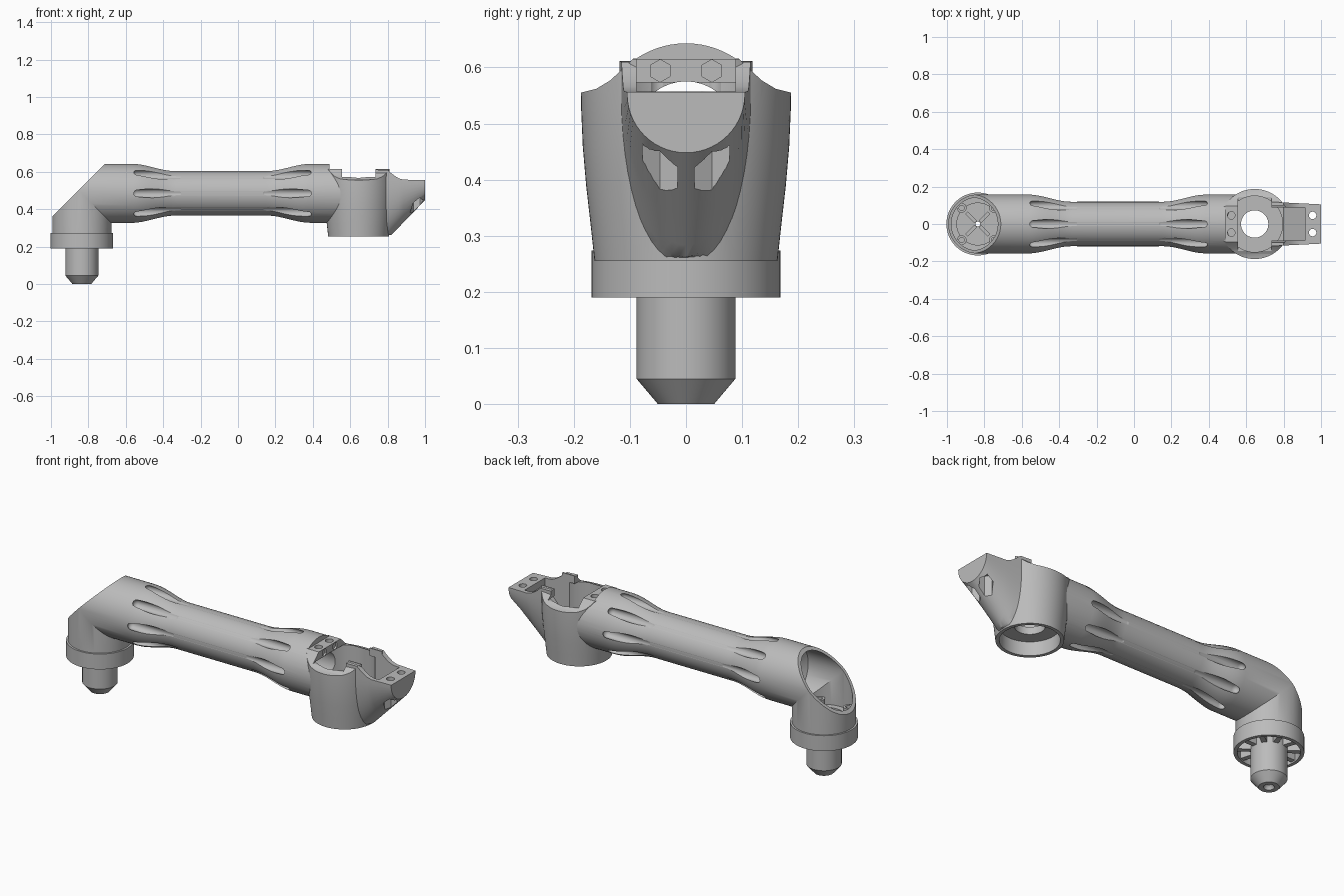
import bpy, bmesh
from math import sin, cos, pi, radians, sqrt
from mathutils import Matrix, Vector

if "Cube" in bpy.data.objects:
    bpy.data.objects.remove(bpy.data.objects["Cube"], do_unlink=True)

grey = bpy.data.materials.new("plain grey")
grey.use_nodes = True
grey.diffuse_color = (0.5, 0.5, 0.5, 1)
grey.node_tree.nodes["Principled BSDF"].inputs["Base Color"].default_value = (0.5, 0.5, 0.5, 1)

SEG = 72
ELBOW_X, AXIS_Z, JOINT_X = -0.835, 0.485, 0.645


def add_loft(bm, rings, mat=Matrix()):
    """Skin a list of equal-length rings and cap both ends."""
    rows = [[bm.verts.new(mat @ Vector(p)) for p in ring] for ring in rings]
    n = len(rows[0])
    for a, b in zip(rows, rows[1:]):
        for i in range(n):
            j = (i + 1) % n
            bm.faces.new((a[i], a[j], b[j], b[i]))
    bm.faces.new(rows[0][::-1])
    bm.faces.new(rows[-1])


def finish(name, bm):
    bmesh.ops.recalc_face_normals(bm, faces=bm.faces)
    mesh = bpy.data.meshes.new(name)
    bm.to_mesh(mesh)
    bm.free()
    mesh.materials.append(grey)
    obj = bpy.data.objects.new(name, mesh)
    bpy.context.collection.objects.link(obj)
    return obj


def loft(name, rings):
    bm = bmesh.new()
    add_loft(bm, rings)
    return finish(name, bm)


def circles(profile, n=SEG):
    """Rings about z from (height, radius) pairs."""
    return [[(r * cos(2 * pi * i / n), r * sin(2 * pi * i / n), z) for i in range(n)]
            for z, r in profile]


def turned(name, profile, x, y=0, n=SEG):
    bm = bmesh.new()
    add_loft(bm, circles(profile, n), Matrix.Translation((x, y, 0)))
    return finish(name, bm)


def block_rings(x0, x1, y0, y1, z0, z1):
    return [[(x0, y0, z), (x1, y0, z), (x1, y1, z), (x0, y1, z)] for z in (z0, z1)]


def combine(target, other, op):
    mod = target.modifiers.new(op, "BOOLEAN")
    mod.operation, mod.solver, mod.object = op, "EXACT", other
    bpy.context.view_layer.objects.active = target
    bpy.ops.object.modifier_apply(modifier=mod.name)
    bpy.data.objects.remove(other, do_unlink=True)


def cut(target, other):
    combine(target, other, "DIFFERENCE")


def elbow_tube(name, column, bend_r, tube):
    """Mitred pipe: rings up the column, round the bend, along the tube."""
    uv = [(cos(2 * pi * i / SEG), sin(2 * pi * i / SEG)) for i in range(SEG)]
    rings = [[(ELBOW_X + r * u, r * v, z) for u, v in uv] for z, r in column]
    rings.append([(ELBOW_X + bend_r * u, bend_r * v, AXIS_Z - bend_r * u) for u, v in uv])
    rings += [[(x, r * v, AXIS_Z - r * u) for u, v in uv] for x, r in tube]
    return loft(name, rings)


# Main arm: column, mitred elbow and waisted tube
def taper(x0, x1, r0, r1, steps=10):
    return [(x0 + (x1 - x0) * t, r0 + (r1 - r0) * t * t * (3 - 2 * t))
            for t in (i / steps for i in range(steps + 1))]


arm = elbow_tube("arm_body", [(0.26, 0.158)], 0.158,
                 taper(-0.56, -0.33, 0.158, 0.119) + taper(0.15, 0.38, 0.119, 0.158)
                 + [(JOINT_X, 0.158)])

# Joint barrel with saddle-shaped top edge
barrel = turned("barrel", [(0.255, 0.163), (0.32, 0.170), (0.39, 0.178), (0.46, 0.184),
                           (0.53, 0.187), (0.616, 0.188)], JOINT_X)
half = [(0.3, 0.553), (0.188, 0.555), (0.16, 0.562), (0.135, 0.577), (0.11, 0.6), (0.09, 0.62)]
outline = [(-y, z) for y, z in half] + half[::-1] + [(0.3, 0.8), (-0.3, 0.8)]
cut(barrel, loft("saddle_cutter", [[(x, y, z) for y, z in outline] for x in (0.4, 1.1)]))


# Wedge nose with half-round underside
def nose_section(x, top):
    width = 0.105 + (1 - x) * 0.05
    depth = 0.105 + (1 - x) * 1.03
    arc = [(x, width * cos(a), max(0.26, 0.553 + depth * sin(a)))
           for a in (pi + pi * i / 28 for i in range(29))]
    return arc + [(x, width, top), (x, -width, top)]


nose = loft("nose", [nose_section(x, t) for x, t in (
    (0.7, 0.612), (0.8, 0.61), (0.82, 0.592), (0.84, 0.577), (0.86, 0.565), (0.885, 0.558), (1.0, 0.556))])
combine(barrel, nose, "UNION")
combine(arm, barrel, "UNION")

# Collar with underside recess, then the plug shaft
collar = turned("collar", [(0.19, 0.168), (0.274, 0.168)], ELBOW_X)
cut(collar, turned("recess_cutter", [(0.15, 0.15), (0.235, 0.15)], ELBOW_X))
combine(collar, turned("shaft", [(0, 0.05), (0.045, 0.088), (0.25, 0.088)], ELBOW_X), "UNION")
combine(arm, collar, "UNION")

# Hollow inside of column and tube, opened by the slanted elbow face
cut(arm, elbow_tube("bore_cutter", [(0.275, 0.112), (0.3, 0.112), (0.301, 0.142)], 0.142,
                    [(-0.64, 0.142), (-0.61, 0.09), (0.6, 0.09)]))
slant = [(-1.4, -0.045), (-0.4, 0.955), (-1.4, 0.955)]
cut(arm, loft("slant_cutter", [[(x, y, z) for x, z in slant] for y in (-0.4, 0.4)]))
cut(arm, turned("shaft_hole_cutter", [(-0.01, 0.03), (0.012, 0.022), (0.02, 0.013), (0.35, 0.013)],
                ELBOW_X, n=24))

# Barrel hollows: lower socket, floor hole, upper chamber
for profile in ([(0.2, 0.145), (0.33, 0.145)], [(0.3, 0.073), (0.5, 0.073)],
                [(0.37, 0.15), (0.573, 0.15)]):
    cut(arm, turned("chamber_cutter", profile, JOINT_X))
cut(arm, loft("step_cutter", block_rings(0.49, 1.1, -0.3, 0.3, 0.615, 0.8)))
cut(arm, loft("gap_cutter", block_rings(0.555, 0.735, -0.3, 0.3, 0.571, 0.8)))
channel = [(0.7, 0.4), (0.8, 0.4), (0.915, 0.52), (0.915, 0.7), (0.7, 0.7)]
cut(arm, loft("channel_cutter", [[(x, y, z) for x, z in channel] for y in (-0.088, 0.088)]))

# Screw holes and hexagonal nut pockets
for side in (-1, 1):
    y = side * 0.046
    cut(arm, turned("nose_hole_cutter", [(0.3, 0.02), (0.7, 0.02)], 0.955, y, 24))
    cut(arm, turned("nose_nut_cutter", [(0.2, 0.036), (0.49, 0.036)], 0.955, y, 6))
    cut(arm, turned("step_hole_cutter", [(0.55, 0.02), (0.7, 0.02)], 0.52, y, 24))
    bm = bmesh.new()
    add_loft(bm, circles([(0, 0.02), (0.03, 0.02)], 6),
             Matrix.Translation((0.545, y, 0.594)) @ Matrix.Rotation(pi / 2, 4, "Y"))
    cut(arm, finish("step_nut_cutter", bm))

# Rounded slots round both tapers
bm = bmesh.new()
R = 0.024
for start, end in ((-0.565, -0.29), (0.12, 0.4)):
    tips = [(R * sin(a), R * cos(a)) for a in (radians(d) for d in (0, 20, 40, 60, 80))]
    profile = [(start + R - s, c) for s, c in tips[::-1]] + [(end - R + s, c) for s, c in tips]
    for k in range(8):
        place = (Matrix.Translation((0, 0, AXIS_Z)) @ Matrix.Rotation(k * pi / 4, 4, "X")
                 @ Matrix.Translation((0, 0, 0.14)) @ Matrix.Rotation(pi / 2, 4, "Y"))
        add_loft(bm, circles(profile, 20), place)
cut(arm, finish("slot_cutter", bm))

# Ribs in the collar recess
bm = bmesh.new()
for k in range(10):
    add_loft(bm, block_rings(0.086, 0.152, -0.013, 0.013, 0.198, 0.24),
             Matrix.Translation((ELBOW_X, 0, 0)) @ Matrix.Rotation(k * pi / 5, 4, "Z"))
ribs = finish("collar_ribs", bm)

# Screw bosses and cross rib inside the elbow
bm = bmesh.new()
for k in range(4):
    turn = Matrix.Translation((ELBOW_X, 0, 0)) @ Matrix.Rotation(pi / 4 + k * pi / 2, 4, "Z")
    add_loft(bm, circles([(0.27, 0.026), (0.345, 0.026), (0.345, 0.014), (0.32, 0.014)], 24),
             turn @ Matrix.Translation((0.122, 0, 0)))
    add_loft(bm, block_rings(0.016, 0.085, -0.009, 0.009, 0.27, 0.32), turn)
fittings = finish("elbow_fittings", bm)

# Shading: smooth curves with crisp edges
bpy.ops.object.select_all(action="DESELECT")
for obj in (arm, ribs, fittings):
    obj.select_set(True)
bpy.context.view_layer.objects.active = arm
bpy.ops.object.shade_smooth_by_angle(angle=radians(30))
